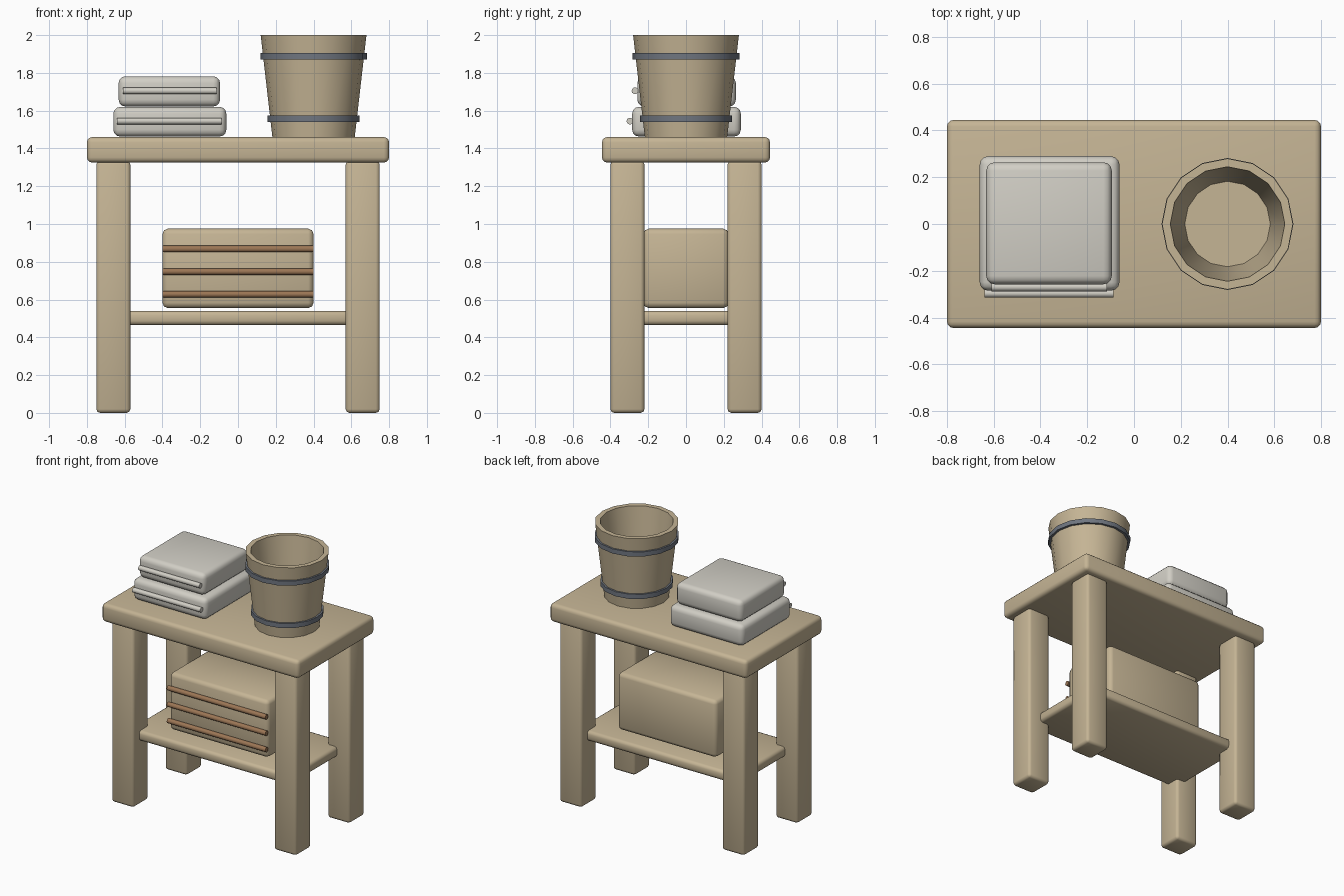
import bpy, bmesh, math
from mathutils import Matrix, Vector

cube = bpy.data.objects.get("Cube")
if cube:
    bpy.data.objects.remove(cube, do_unlink=True)


def material(name, rgb, roughness=0.8):
    m = bpy.data.materials.new(name)
    m.use_nodes = True
    m.diffuse_color = (*rgb, 1)
    bsdf = m.node_tree.nodes["Principled BSDF"]
    bsdf.inputs["Base Color"].default_value = (*rgb, 1)
    bsdf.inputs["Roughness"].default_value = roughness
    return m


WOOD = material("pale wood", (0.56, 0.46, 0.30))
CLOTH = material("off-white cloth", (0.64, 0.62, 0.56))
IRON = material("grey iron", (0.16, 0.18, 0.215))
ROD = material("brown wood", (0.33, 0.18, 0.09))


def finish(bm, name, mat, angle=50):
    bmesh.ops.recalc_face_normals(bm, faces=bm.faces)
    mesh = bpy.data.meshes.new(name)
    bm.to_mesh(mesh)
    bm.free()
    mesh.materials.append(mat)
    ob = bpy.data.objects.new(name, mesh)
    bpy.context.collection.objects.link(ob)
    bpy.ops.object.select_all(action='DESELECT')
    ob.select_set(True)
    bpy.context.view_layer.objects.active = ob
    bpy.ops.object.shade_smooth_by_angle(angle=math.radians(angle))
    return ob


def block(name, low, high, bevel, mat, segments=2):
    """Rounded box between two opposite corners."""
    low, high = Vector(low), Vector(high)
    bm = bmesh.new()
    bmesh.ops.create_cube(bm, size=1)
    bmesh.ops.scale(bm, vec=high - low, verts=bm.verts)
    bmesh.ops.translate(bm, vec=(low + high) / 2, verts=bm.verts)
    bmesh.ops.bevel(bm, geom=bm.edges[:], offset=bevel, segments=segments,
                    profile=0.5, affect='EDGES')
    return finish(bm, name, mat)


def rod(name, x0, x1, y, z, radius, mat):
    """Round bar lying along x."""
    bm = bmesh.new()
    bmesh.ops.create_cone(bm, cap_ends=True, segments=10, radius1=radius,
                          radius2=radius, depth=x1 - x0,
                          matrix=Matrix.Translation(((x0 + x1) / 2, y, z))
                          @ Matrix.Rotation(math.pi / 2, 4, 'Y'))
    return finish(bm, name, mat)


def lathe(name, profile, center, mat, closed=False, sides=16):
    """Turn a (radius, z) profile around a vertical axis."""
    bm = bmesh.new()
    rings = []
    for r, z in profile:
        rings.append([bm.verts.new((center[0] + r * math.cos(math.tau * i / sides),
                                    center[1] + r * math.sin(math.tau * i / sides), z))
                      for i in range(sides)])
    pairs = list(zip(rings, rings[1:]))
    if closed:
        pairs.append((rings[-1], rings[0]))
    else:
        bm.faces.new(rings[0])
        bm.faces.new(rings[-1])
    for a, b in pairs:
        for i in range(sides):
            j = (i + 1) % sides
            bm.faces.new((a[i], a[j], b[j], b[i]))
    return finish(bm, name, mat, 40)


# Table
block("table_top", (-0.8, -0.445, 1.325), (0.8, 0.445, 1.46), 0.028, WOOD, 3)
block("lower_shelf", (-0.65, -0.33, 0.465), (0.65, 0.33, 0.54), 0.022, WOOD)
for side, sx in (("left", 1), ("right", -1)):
    for end, sy in (("front", -1), ("back", 1)):
        x, y = 0.66 * sx, 0.31 * sy
        block(f"{end}_{side}_leg", (x - 0.09, y - 0.09, 0),
              (x + 0.09, y + 0.09, 1.335), 0.02, WOOD)

# Storage box with slats across its front
block("storage_box", (-0.4, -0.225, 0.555), (0.4, 0.225, 0.975), 0.028, WOOD)
for i in range(3):
    rod(f"box_slat_{i + 1}", -0.4, 0.4, -0.238, 0.628 + 0.12 * i, 0.018, ROD)

# Folded towels, each with a rolled fold at the front
block("lower_towel", (-0.66, -0.285, 1.463), (-0.062, 0.29, 1.62), 0.036, CLOTH, 3)
block("upper_towel", (-0.632, -0.258, 1.622), (-0.095, 0.264, 1.782), 0.036, CLOTH, 3)
rod("lower_towel_fold", -0.64, -0.088, -0.297, 1.545, 0.018, CLOTH)
rod("upper_towel_fold", -0.61, -0.115, -0.27, 1.705, 0.018, CLOTH)

# Tapered bucket with iron hoops
BUCKET = (0.4, 0)
lathe("bucket", [(0.218, 1.46), (0.28, 2.0), (0.245, 2.0), (0.183, 1.475)],
      BUCKET, WOOD)
for name, z, inner, outer in (("lower_hoop", 1.558, 0.222, 0.244),
                              ("upper_hoop", 1.887, 0.26, 0.282)):
    lathe(name, [(inner, z - 0.017), (outer, z - 0.017),
                 (outer, z + 0.017), (inner, z + 0.017)], BUCKET, IRON, closed=True)
